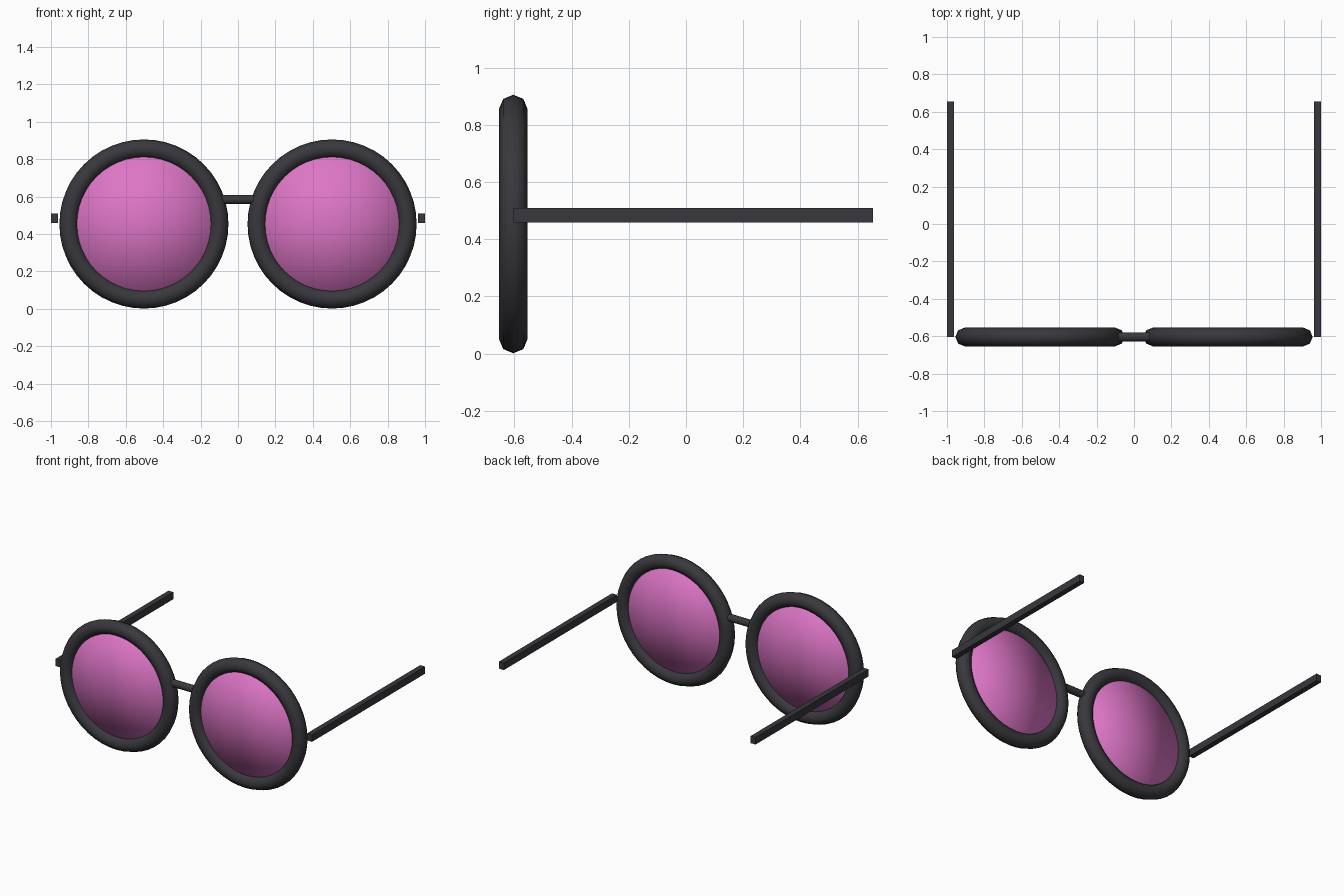
import bpy
import math

cube = bpy.data.objects.get("Cube")
if cube:
    bpy.data.objects.remove(cube, do_unlink=True)


def make_material(name, rgb):
    mat = bpy.data.materials.new(name)
    mat.use_nodes = True
    mat.diffuse_color = (*rgb, 1)
    mat.node_tree.nodes["Principled BSDF"].inputs["Base Color"].default_value = (*rgb, 1)
    return mat


charcoal = make_material("charcoal_plastic", (0.04, 0.04, 0.047))
pink = make_material("pink_glass", (0.73, 0.18, 0.57))

FRONT_Y = -0.604
RIM_X, RIM_Z = 0.503, 0.453
FACING = (math.pi / 2, 0, 0)


def finish(name, mat, smooth=False):
    obj = bpy.context.object
    obj.name = obj.data.name = name
    obj.data.materials.append(mat)
    if smooth:
        bpy.ops.object.shade_smooth()
    return obj


for side, s in (("left", 1), ("right", -1)):
    # Round rim with an eight-sided section
    bpy.ops.mesh.primitive_torus_add(
        major_radius=0.402, minor_radius=0.05, major_segments=48, minor_segments=8,
        location=(s * RIM_X, FRONT_Y, RIM_Z), rotation=FACING)
    finish(side + "_rim", charcoal, True)

    # Thin tinted lens, softly shaded from its centre to its edge
    bpy.ops.mesh.primitive_cylinder_add(
        vertices=48, radius=0.39, depth=0.03, end_fill_type='TRIFAN',
        location=(s * RIM_X, FRONT_Y, RIM_Z), rotation=FACING)
    finish(side + "_lens", pink, True)

    # Straight temple arm
    bpy.ops.mesh.primitive_cube_add(size=1, location=(s * 0.981, 0.025, 0.484))
    arm = finish(side + "_temple", charcoal)
    arm.scale = (0.038, 1.258, 0.05)

# Bridge bar joining the rims
bpy.ops.mesh.primitive_cylinder_add(
    vertices=12, radius=0.025, depth=0.21,
    location=(0, FRONT_Y, 0.584), rotation=(0, math.pi / 2, 0))
finish("bridge", charcoal)
bpy.ops.object.shade_smooth_by_angle(angle=math.radians(40))
